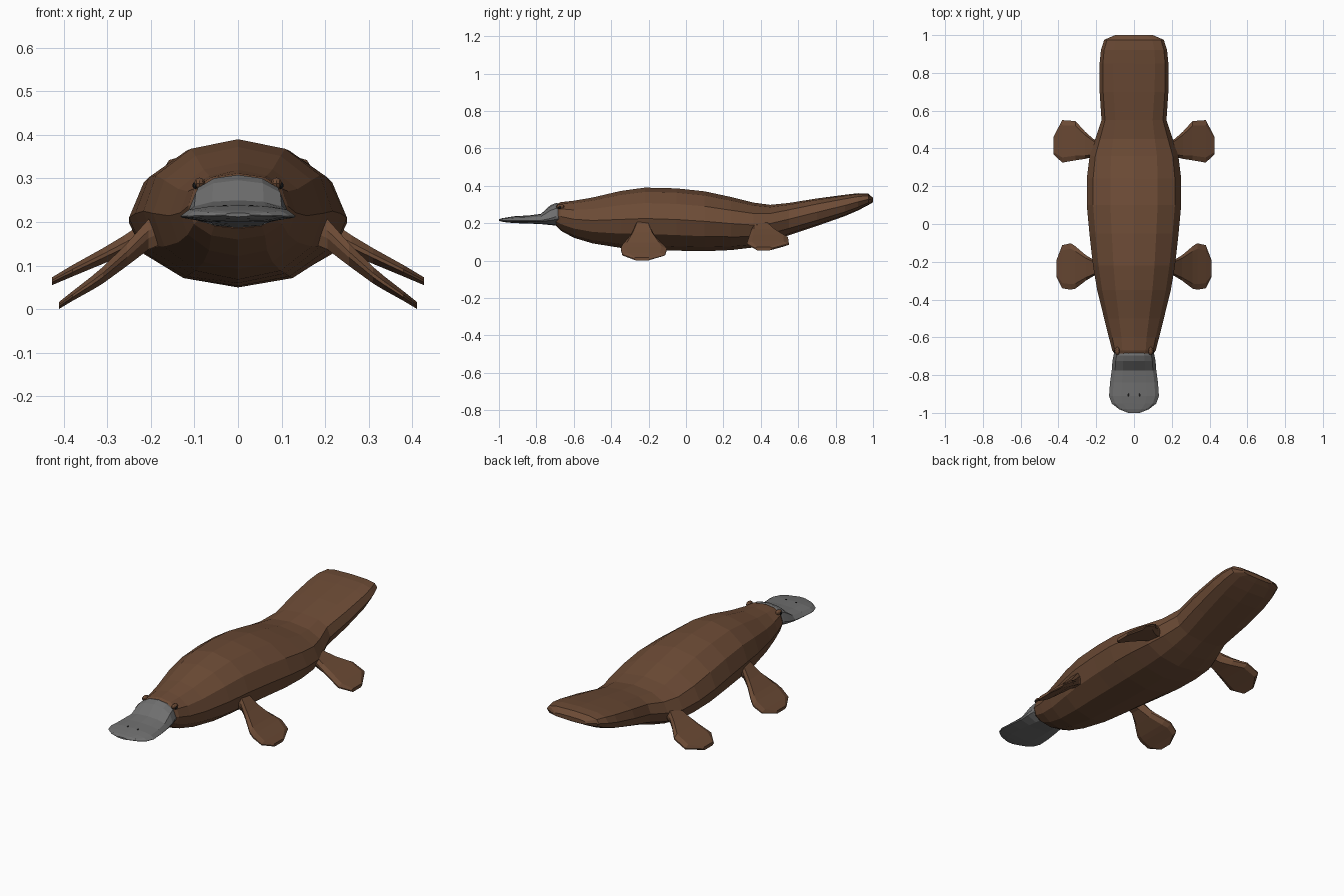
import bpy, bmesh, math


def material(name, rgb):
    m = bpy.data.materials.new(name)
    m.diffuse_color = (*rgb, 1)
    return m


brown = material("brown fur", (0.15, 0.07, 0.036))
grey = material("grey bill", (0.16, 0.16, 0.16))
black = material("black", (0.01, 0.01, 0.01))


def loft(name, rings, mat):
    """Skin equal-length rings of points and close both ends."""
    bm = bmesh.new()
    loops = [[bm.verts.new(p) for p in r] for r in rings]
    n = len(loops[0])
    for a, b in zip(loops, loops[1:]):
        for i in range(n):
            j = (i + 1) % n
            bm.faces.new((a[i], a[j], b[j], b[i]))
    bm.faces.new(loops[0])
    bm.faces.new(loops[-1])
    bmesh.ops.recalc_face_normals(bm, faces=bm.faces)
    me = bpy.data.meshes.new(name)
    bm.to_mesh(me)
    bm.free()
    me.materials.append(mat)
    ob = bpy.data.objects.new(name, me)
    bpy.context.collection.objects.link(ob)
    return ob


def oval(y, w, zb, zt, power=1.0, n=12):
    """Cross-section ring; a power below 1 makes it boxier."""
    ring = []
    for i in range(n):
        a = 2 * math.pi * i / n
        s, c = math.sin(a), math.cos(a)
        x = w * math.copysign(abs(s) ** power, s)
        z = (zb + zt) / 2 + (zt - zb) / 2 * math.copysign(abs(c) ** power, c)
        ring.append((x, y, z))
    return ring


# Body and flat tail: y, half width, bottom, top, boxiness
body = [
    (-0.695, 0.095, 0.185, 0.300, 0.8), (-0.67, 0.115, 0.160, 0.312, 0.9),
    (-0.60, 0.133, 0.122, 0.320, 1), (-0.50, 0.158, 0.092, 0.337, 1),
    (-0.35, 0.195, 0.068, 0.372, 1), (-0.22, 0.217, 0.060, 0.390, 1),
    (-0.05, 0.236, 0.053, 0.386, 1), (0.10, 0.250, 0.050, 0.370, 1),
    (0.24, 0.250, 0.056, 0.340, 1), (0.36, 0.235, 0.070, 0.310, 0.95),
    (0.45, 0.205, 0.098, 0.298, 0.9), (0.55, 0.172, 0.135, 0.308, 0.8),
    (0.70, 0.182, 0.185, 0.332, 0.75), (0.85, 0.182, 0.238, 0.352, 0.7),
    (0.92, 0.175, 0.268, 0.360, 0.7), (0.975, 0.158, 0.297, 0.358, 0.7),
    (1.0, 0.10, 0.312, 0.335, 0.7)]
loft("body", [oval(*s) for s in body], brown)


# Bill: y, half width, bottom, rim height, crown height
def bill_ring(y, w, zb, zr, zt):
    half = [(0, zt), (0.5, zt - 0.1 * (zt - zr)), (0.85, zr + 0.6 * (zt - zr)),
            (1, zr), (0.97, zr - 0.3 * (zr - zb)), (0.5, zb + 0.1 * (zr - zb)), (0, zb)]
    right = [(w * u, y, z) for u, z in half]
    left = [(-x, y, z) for x, y, z in right[-2:0:-1]]
    return right + left


bill = [(-0.66, 0.10, 0.185, 0.24, 0.300), (-0.695, 0.108, 0.187, 0.235, 0.308),
        (-0.725, 0.114, 0.190, 0.225, 0.296), (-0.775, 0.118, 0.195, 0.215, 0.250),
        (-0.84, 0.127, 0.198, 0.214, 0.241), (-0.91, 0.132, 0.200, 0.214, 0.238),
        (-0.95, 0.118, 0.203, 0.214, 0.232), (-0.98, 0.080, 0.207, 0.215, 0.227),
        (-1.0, 0.030, 0.212, 0.216, 0.221)]
loft("bill", [bill_ring(*s) for s in bill], grey)


# Webbed feet: x, front y, back y, middle height, thickness
def foot_ring(side, x, y0, y1, zc, t):
    h, d = t / 2, (y1 - y0) * 0.12
    pts = [(y0, -0.25), (y0 + d, -1), (y1 - d, -1), (y1, -0.25),
           (y1, 0.25), (y1 - d, 1), (y0 + d, 1), (y0, 0.25)]
    return [(side * x, y, zc + h * k) for y, k in pts]


front = [(0.15, -0.265, -0.20, 0.195, 0.07), (0.205, -0.27, -0.195, 0.172, 0.07),
         (0.255, -0.30, -0.165, 0.125, 0.052), (0.31, -0.342, -0.118, 0.078, 0.038),
         (0.335, -0.348, -0.102, 0.060, 0.032), (0.38, -0.340, -0.112, 0.030, 0.022),
         (0.41, -0.28, -0.19, 0.009, 0.016)]
hind = [(0.16, 0.355, 0.43, 0.195, 0.07), (0.215, 0.355, 0.45, 0.170, 0.06),
        (0.26, 0.345, 0.49, 0.147, 0.046), (0.31, 0.337, 0.545, 0.122, 0.036),
        (0.38, 0.325, 0.55, 0.088, 0.026), (0.427, 0.37, 0.46, 0.064, 0.018)]


def ball(name, loc, r, mat):
    bpy.ops.mesh.primitive_uv_sphere_add(segments=10, ring_count=6, radius=1, location=loc)
    ob = bpy.context.object
    ob.name = name
    ob.scale = r
    ob.data.materials.append(mat)


for side, word in ((-1, "left"), (1, "right")):
    loft(word + "_front_foot", [foot_ring(side, *s) for s in front], brown)
    loft(word + "_hind_foot", [foot_ring(side, *s) for s in hind], brown)
    # Brow bump, eye and nostril
    ball(word + "_brow", (side * 0.088, -0.672, 0.288), (0.013, 0.022, 0.014), brown)
    ball(word + "_eye", (side * 0.097, -0.675, 0.284), (0.008, 0.009, 0.008), black)
    ball(word + "_nostril", (side * 0.03, -0.905, 0.2365), (0.006, 0.008, 0.003), black)
